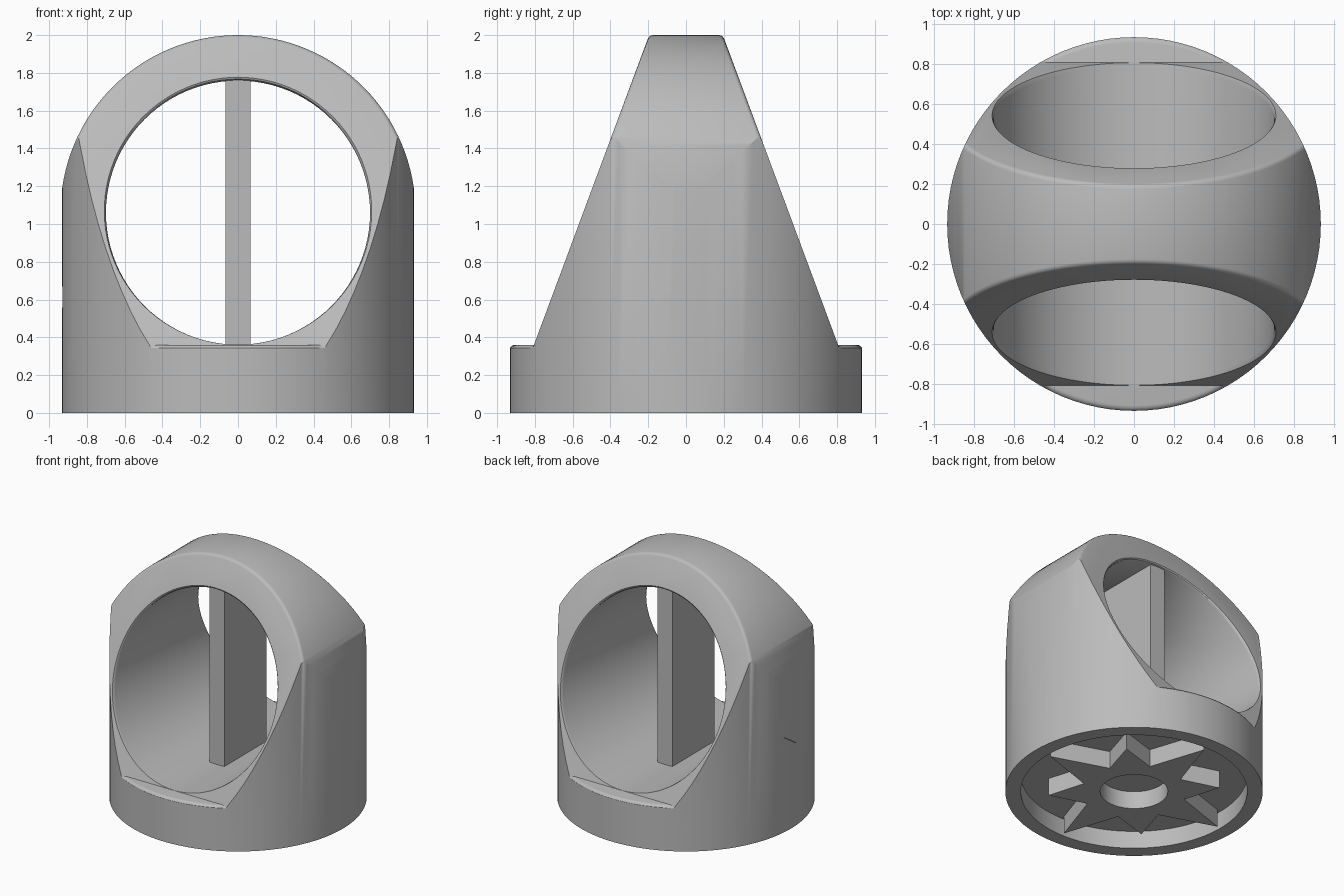
import bpy, bmesh
from math import sin, cos, pi

cube = bpy.data.objects.get("Cube")
if cube:
    bpy.data.objects.remove(cube, do_unlink=True)

SEGS = 96
R_BODY, R_ARCH, R_HOLE = 0.932, 0.94, 0.699
AXIS_Z, LEDGE_Z, RECESS_Z = 1.06, 0.36, 0.14

grey = bpy.data.materials.new("light grey")
grey.use_nodes = True
grey.diffuse_color = (0.5, 0.5, 0.5, 1)
grey.node_tree.nodes["Principled BSDF"].inputs["Base Color"].default_value = (0.5, 0.5, 0.5, 1)


def finish(name, bm):
    bmesh.ops.recalc_face_normals(bm, faces=bm.faces)
    mesh = bpy.data.meshes.new(name)
    bm.to_mesh(mesh)
    bm.free()
    obj = bpy.data.objects.new(name, mesh)
    bpy.context.collection.objects.link(obj)
    return obj


def loft(name, rings):
    """Skin closed rings of equal length and cap both ends."""
    bm = bmesh.new()
    loops = [[bm.verts.new(p) for p in ring] for ring in rings]
    n = len(loops[0])
    for a, b in zip(loops, loops[1:]):
        for i in range(n):
            j = (i + 1) % n
            bm.faces.new((a[i], a[j], b[j], b[i]))
    bm.faces.new(loops[0])
    bm.faces.new(loops[-1])
    return finish(name, bm)


def disc(r, z):
    return [(r * cos(2 * pi * i / SEGS), r * sin(2 * pi * i / SEGS), z) for i in range(SEGS)]


def slope(z):
    """Half depth of the tapered body at a height."""
    return 0.195 + (2 - z) * 0.372


def boolean(obj, other, operation):
    mod = obj.modifiers.new(operation, 'BOOLEAN')
    mod.operation, mod.object, mod.solver = operation, other, 'EXACT'
    bpy.ops.object.select_all(action='DESELECT')
    bpy.context.view_layer.objects.active = obj
    obj.select_set(True)
    bpy.ops.object.modifier_apply(modifier=mod.name)
    bpy.data.objects.remove(other, do_unlink=True)


# Tapered arch block with softened sloping edges
profile = [(R_ARCH * cos(pi * i / 64), AXIS_Z + R_ARCH * sin(pi * i / 64)) for i in range(65)]
profile += [(-R_ARCH, 0.1), (R_ARCH, 0.1)]
body = loft("body", [[(x, s * slope(z), z) for x, z in profile] for s in (-1, 1)])
bm = bmesh.new()
bm.from_mesh(body.data)
rim = [e for e in bm.edges
       if e.verts[0].co.y * e.verts[1].co.y > 0 and min(v.co.z for v in e.verts) > 1]
bmesh.ops.bevel(bm, geom=rim, offset=0.02, segments=3, profile=0.5, affect='EDGES')
bm.to_mesh(body.data)
bm.free()

# Round base with a softened ledge, trimmed together by an upright cylinder
fillet = 0.03
rings = [disc(R_BODY + 0.003, 0)]
for k in range(5):
    a = k * pi / 8
    rings.append(disc(R_BODY + 0.003 - fillet * (1 - cos(a)), LEDGE_Z - fillet * (1 - sin(a))))
boolean(body, loft("base", rings), 'UNION')
boolean(body, loft("trim", [disc(R_BODY, -0.1), disc(R_BODY, 2.2)]), 'INTERSECT')


# Through hole, flared slightly where it meets the sloping faces
def hole_ring(side, inset, flare):
    ring = []
    for i in range(SEGS):
        a = 2 * pi * i / SEGS
        r = R_HOLE + flare * (1 + sin(a)) / 2
        z = AXIS_Z + r * sin(a)
        ring.append((r * cos(a), side * (slope(z) + inset), z))
    return ring


steps = [(0.4, 0.018), (0.0, 0.018), (-0.008, 0.008), (-0.025, 0)]
hole = [hole_ring(-1, *s) for s in steps] + [hole_ring(1, *s) for s in reversed(steps)]
boolean(body, loft("hole_cutter", hole), 'DIFFERENCE')

# Round recess underneath
boolean(body, loft("recess_cutter", [disc(0.82, -0.1), disc(0.82, RECESS_Z)]), 'DIFFERENCE')

# Upright divider inside the hole
divider = loft("divider", [[(-0.067, -0.265, z), (0.067, -0.265, z), (0.067, 0.265, z),
                            (-0.067, 0.265, z)] for z in (0.32, 1.78)])

# Eight-pointed star under the base with a round socket
star_radii = [0.79, 0.38, 0.62, 0.38] * 4
star = loft("star_hub", [[(r * cos(i * pi / 8), r * sin(i * pi / 8), z)
                          for i, r in enumerate(star_radii)] for z in (0, RECESS_Z + 0.02)])
boolean(star, loft("socket_cutter", [disc(0.245, -0.1), disc(0.245, 0.3)]), 'DIFFERENCE')

# Colour and shading
for obj in (body, divider, star):
    obj.data.materials.clear()
    obj.data.materials.append(grey)
    for poly in obj.data.polygons:
        poly.material_index = 0
    bpy.ops.object.select_all(action='DESELECT')
    bpy.context.view_layer.objects.active = obj
    obj.select_set(True)
    bpy.ops.object.shade_smooth_by_angle(angle=pi / 6)
